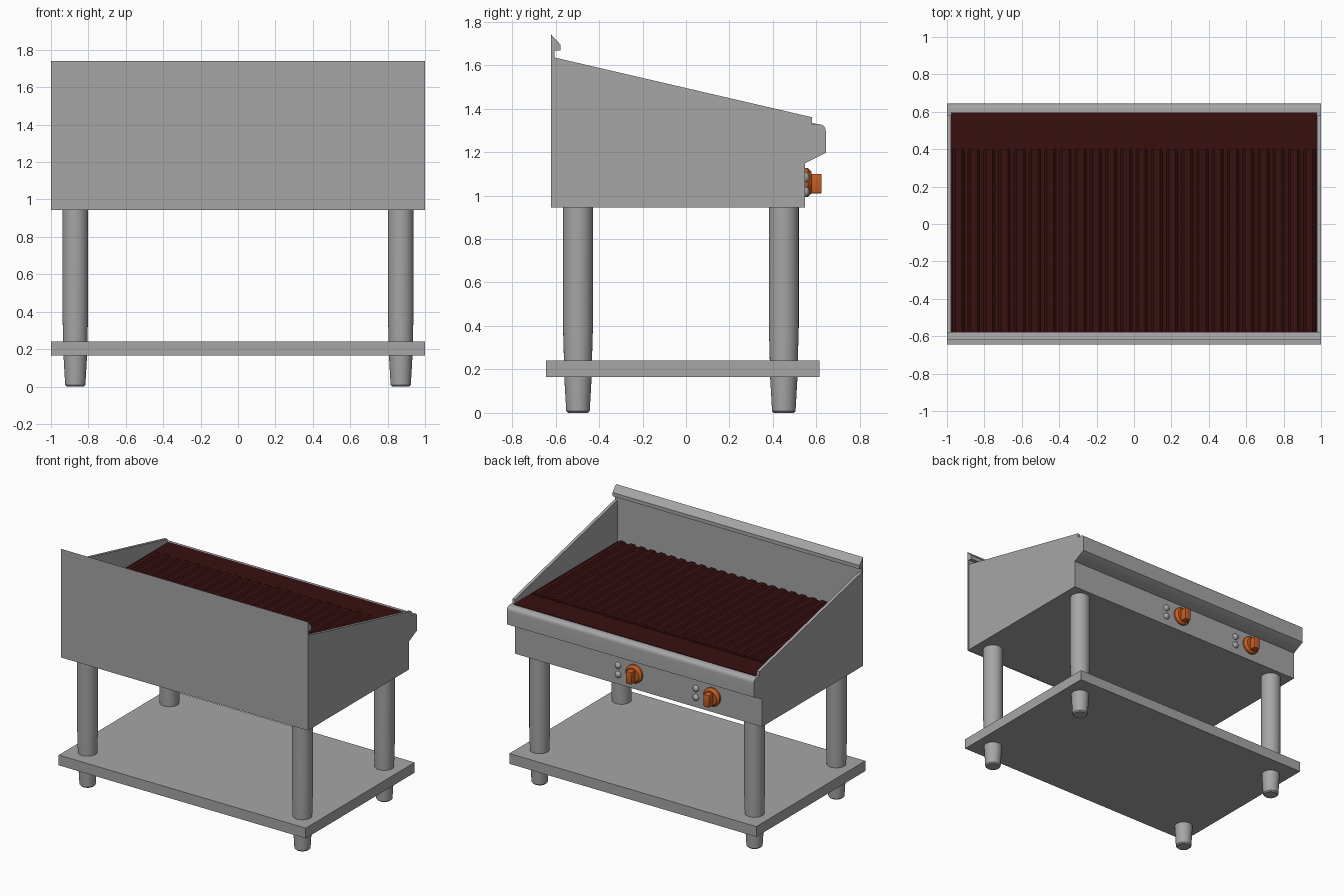
import bpy, bmesh, math
from mathutils import Matrix, Vector

cube = bpy.data.objects.get("Cube")
if cube:
    bpy.data.objects.remove(cube, do_unlink=True)


def material(name, rgb, roughness=0.5):
    m = bpy.data.materials.new(name)
    m.use_nodes = True
    col = (*rgb, 1)
    m.diffuse_color = col
    bsdf = m.node_tree.nodes["Principled BSDF"]
    bsdf.inputs["Base Color"].default_value = col
    bsdf.inputs["Roughness"].default_value = roughness
    return m


steel = material("steel grey", (0.38, 0.38, 0.38))
plate_red = material("dark red plate", (0.04, 0.005, 0.005))
orange = material("knob orange", (0.56, 0.115, 0.018))


def finish(name, bm, mat, smooth=False):
    bmesh.ops.recalc_face_normals(bm, faces=bm.faces)
    mesh = bpy.data.meshes.new(name)
    bm.to_mesh(mesh)
    bm.free()
    mesh.materials.append(mat)
    ob = bpy.data.objects.new(name, mesh)
    bpy.context.collection.objects.link(ob)
    if smooth:
        bpy.ops.object.select_all(action="DESELECT")
        ob.select_set(True)
        bpy.context.view_layer.objects.active = ob
        bpy.ops.object.shade_smooth_by_angle(angle=math.radians(35))
    return ob


def box(name, lo, hi, mat, bevel=0):
    lo, hi = Vector(lo), Vector(hi)
    bm = bmesh.new()
    bmesh.ops.create_cube(bm, size=1, matrix=Matrix.Translation((lo + hi) / 2)
                          @ Matrix.Diagonal((*(hi - lo), 1)))
    if bevel:
        bmesh.ops.bevel(bm, geom=bm.edges[:], offset=bevel, segments=2,
                        affect="EDGES", profile=0.5)
    return finish(name, bm, mat, bool(bevel))


def extrude(name, points, axis, start, end, mat, smooth=False):
    """Prism from a closed outline: (y, z) points along x, or (x, z) along y."""
    def place(p, t):
        return (t, p[0], p[1]) if axis == "x" else (p[0], t, p[1])
    bm = bmesh.new()
    face = bm.faces.new([bm.verts.new(place(p, start)) for p in points])
    ext = bmesh.ops.extrude_face_region(bm, geom=[face])
    moved = [v for v in ext["geom"] if isinstance(v, bmesh.types.BMVert)]
    step = (end - start, 0, 0) if axis == "x" else (0, end - start, 0)
    bmesh.ops.translate(bm, verts=moved, vec=step)
    return finish(name, bm, mat, smooth)


def lathe(name, profile, centre, mat, sides=32, forward=False):
    """Solid of revolution from (radius, height) points, upright or along +y."""
    bm = bmesh.new()
    rings = [[bm.verts.new((r * math.cos(math.tau * i / sides),
                            r * math.sin(math.tau * i / sides), h))
              for i in range(sides)] for r, h in profile]
    for a, b in zip(rings, rings[1:]):
        for i in range(sides):
            j = (i + 1) % sides
            bm.faces.new((a[i], a[j], b[j], b[i]))
    bm.faces.new(rings[0])
    bm.faces.new(rings[-1])
    turn = Matrix.Rotation(-math.pi / 2, 4, "X") if forward else Matrix.Identity(4)
    bm.transform(Matrix.Translation(centre) @ turn)
    return finish(name, bm, mat, True)


# Stand: four tapered legs through a low shelf
box("shelf", (-1, -0.645, 0.165), (1, 0.615, 0.24), steel)
leg = [(0.046, 0), (0.054, 0.008), (0.063, 0.165), (0.065, 0.26),
       (0.069, 0.4), (0.069, 0.95)]
for side, sx in (("left", 0.87), ("right", -0.87)):
    for end, y in (("splash", -0.497), ("control", 0.45)):
        lathe(f"{side}_{end}_leg", leg, (sx, y, 0), steel)

# Cabinet body
box("cabinet", (-1, -0.605, 0.945), (1, 0.548, 1.325), steel)

# Rounded rail above the control panel
rail = [(0.54, 1.15), (0.55, 1.15), (0.643, 1.196), (0.643, 1.295)]
rail += [(0.613 + 0.03 * math.cos(a), 1.298 + 0.03 * math.sin(a))
         for a in (math.radians(d) for d in (15, 30, 45, 60, 75, 90))]
rail += [(0.54, 1.328)]
extrude("control_rail", rail, "x", -1, 1, steel, True)

# Splash plate with a folded top lip
splash = [(-0.62, 0.945), (-0.62, 1.74), (-0.578, 1.695), (-0.578, 1.668),
          (-0.606, 1.668), (-0.606, 0.945)]
extrude("splash_plate", splash, "x", -1, 1, steel)

# Sloping side guards
guard = [(-0.605, 1.325), (-0.605, 1.635), (0.58, 1.36), (0.58, 1.325)]
for side, s in (("left", 1), ("right", -1)):
    extrude(f"{side}_guard", guard, "x", s * 0.978, s, steel)

# Cooking plate: flat edge strip and a ribbed area
half = 0.978
box("cooking_plate", (-half, -0.605, 1.3), (half, 0.595, 1.332), plate_red)
ribs = 24
pitch = 2 * half / ribs
outline = [(-half, 1.32)]
for i in range(ribs):
    x = -half + i * pitch
    outline += [(x + pitch * f, z) for f, z in
                ((0.12, 1.334), (0.28, 1.345), (0.72, 1.345), (0.88, 1.334))]
outline += [(half, 1.32)]
extrude("plate_ribs", outline, "y", -0.605, 0.4, plate_red)

# Control knobs, each with a pair of indicator lamps
dome = [(0.024 * math.cos(a), 0.022 * math.sin(a))
        for a in (math.radians(d) for d in (0, 20, 40, 60, 80))]
dial = [(0.066, 0), (0.066, 0.014), (0.05, 0.03)]
for name, x in (("centre", 0.03), ("right", -0.6)):
    lathe(f"{name}_knob_dial", dial, (x, 0.547, 1.06), orange, forward=True)
    box(f"{name}_knob_grip", (x - 0.023, 0.56, 1.01),
        (x + 0.023, 0.624, 1.10), orange, 0.005)
    for level, z in (("lower", 1.017), ("upper", 1.083)):
        lathe(f"{name}_{level}_lamp", dome, (x + 0.135, 0.547, z), steel,
              sides=20, forward=True)
